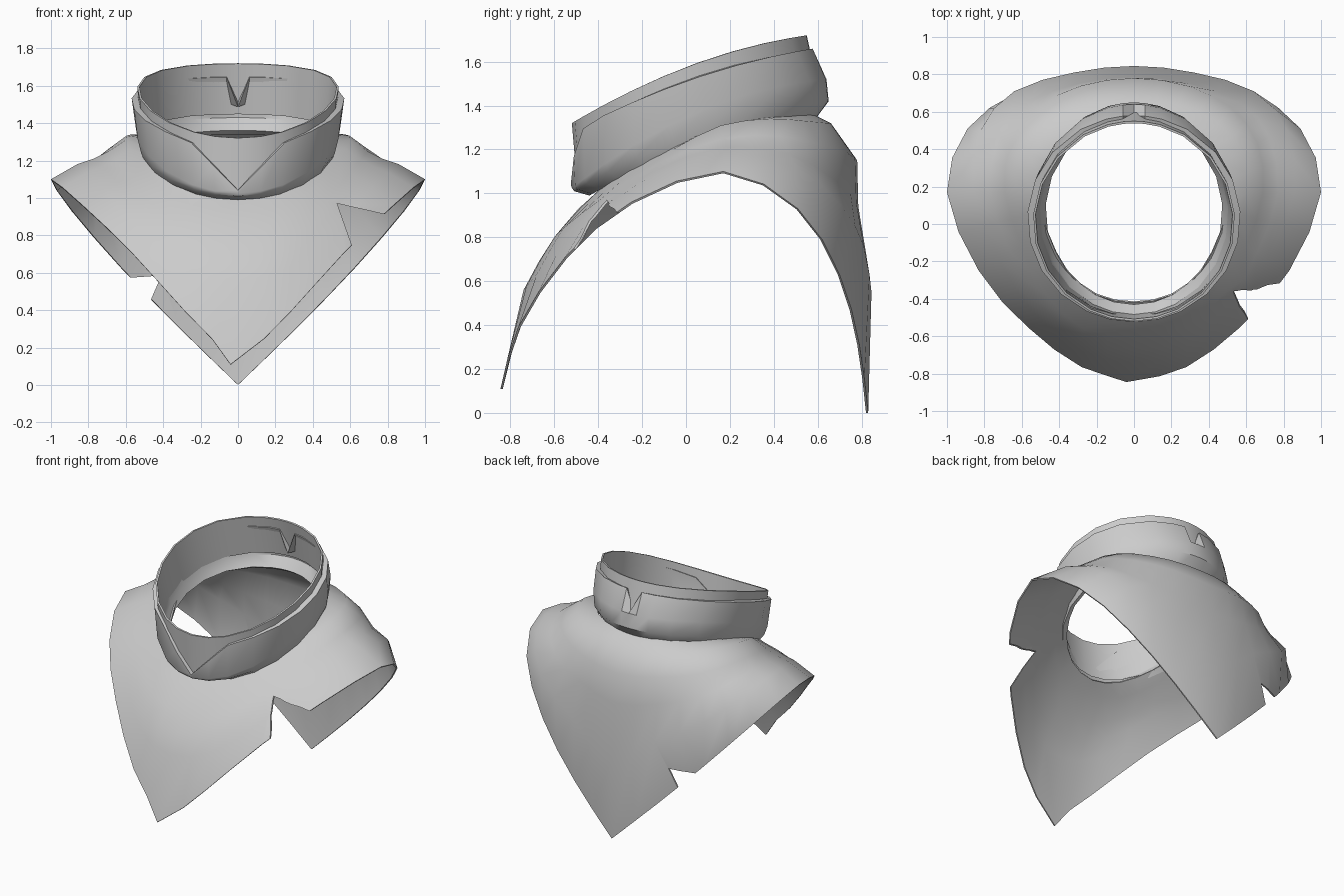
import bpy, math
from mathutils import Vector

if "Cube" in bpy.data.objects:
    bpy.data.objects.remove(bpy.data.objects["Cube"])

def make(name, verts, faces):
    me = bpy.data.meshes.new(name)
    me.from_pydata(verts, [], faces)
    ob = bpy.data.objects.new(name, me)
    bpy.context.collection.objects.link(ob)
    return ob

def apply_all(ob):
    bpy.ops.object.select_all(action='DESELECT')
    bpy.context.view_layer.objects.active = ob
    ob.select_set(True)
    for m in list(ob.modifiers):
        bpy.ops.object.modifier_apply(modifier=m.name)
    bpy.ops.object.shade_smooth_by_angle(angle=math.radians(40))

def loft(name, halves, thickness):
    """Mirror half rings (front to back) and skin them bottom to top."""
    rings = [h + [(-x, y, z) for x, y, z in reversed(h[1:-1])] for h in halves]
    n = len(rings[0])
    faces = [(r*n + i, r*n + (i+1) % n, (r+1)*n + (i+1) % n, (r+1)*n + i)
             for r in range(len(rings)-1) for i in range(n)]
    ob = make(name, [v for r in rings for v in r], faces)
    m = ob.modifiers.new("thickness", 'SOLIDIFY')
    m.thickness, m.offset = thickness, -1
    return ob

def refine(half, corners=False):
    """Insert spline midpoints; corners keeps the front and back ends pointed."""
    p = [Vector(v) for v in half]
    flip = Vector((-1, 1, 1))
    first = 2*p[0] - p[1] if corners else p[1]*flip
    last = 2*p[-1] - p[-2] if corners else p[-2]*flip
    q = [first] + p + [last]
    out = []
    for i in range(1, len(q) - 2):
        out += [tuple(q[i]), tuple((9*(q[i] + q[i+1]) - q[i-1] - q[i+2]) / 16)]
    return out + [half[-1]]

def prism(name, tri, y0, y1):
    v = [(x, y, z) for y in (y0, y1) for x, z in tri]
    ob = make(name, v, [(0, 1, 2), (5, 4, 3), (0, 3, 4, 1), (1, 4, 5, 2), (2, 5, 3, 0)])
    area = sum(a[0]*b[1] - b[0]*a[1] for a, b in zip(tri, tri[1:] + tri[:1]))
    if area < 0:
        ob.data.flip_normals()
    ob.hide_render = True
    return ob

# poncho: square cloth draped over the shoulders, hem up to neck
hem = [(0, -.845, .11), (.28, -.765, .39), (.57, -.55, .71), (.83, -.25, .96), (1, .17, 1.10),
       (.89, .51, .93), (.63, .70, .63), (.32, .79, .31), (0, .83, 0)]
low = [(0, -.74, .56), (.28, -.68, .63), (.55, -.46, .86), (.72, -.19, 1.06), (.86, .17, 1.18),
       (.82, .50, 1.12), (.64, .71, .94), (.32, .81, .76), (0, .845, .55)]
ledge = [(0, -.67, .69), (.28, -.62, .74), (.51, -.42, .92), (.66, -.15, 1.10), (.77, .17, 1.21),
         (.72, .47, 1.18), (.57, .65, 1.08), (.30, .75, 1.0), (0, .785, .94)]
shoulder = [(0, -.60, .80), (.27, -.56, .84), (.47, -.38, .98), (.60, -.12, 1.14), (.69, .17, 1.25),
            (.66, .43, 1.26), (.52, .62, 1.22), (.28, .74, 1.18), (0, .78, 1.15)]
yoke = [(0, -.49, .93), (.25, -.44, .96), (.43, -.28, 1.07), (.54, -.06, 1.20), (.60, .16, 1.31),
        (.57, .38, 1.34), (.45, .54, 1.33), (.23, .64, 1.32), (0, .66, 1.32)]
neck = [(0, -.42, .99), (.20, -.38, 1.03), (.36, -.25, 1.12), (.46, -.05, 1.22), (.50, .13, 1.29),
        (.46, .33, 1.34), (.35, .47, 1.35), (.18, .56, 1.36), (0, .58, 1.36)]
poncho = loft("poncho", [refine(hem, True)]
              + [refine(r) for r in (low, ledge, shoulder, yoke, neck)], .01)
poncho.data.vertices[0].co.x = -.04

# torn notches in the hem
cutters = [prism("notch_front", [(.53, .97), (.65, .63), (.95, .875)], -1, 0),
           prism("notch_back", [(-.41, .585), (-.76, .56), (-.52, .33)], .2, 1)]
for c in cutters:
    b = poncho.modifiers.new("notch", 'BOOLEAN')
    b.operation, b.solver, b.object = 'DIFFERENCE', 'EXACT', c
apply_all(poncho)
for c in cutters:
    bpy.data.objects.remove(c)

# collar: tilted elliptical rings
ANGLES = [0, 13, 26, 43, 60, 77, 94, 112, 130, 150, 165, 174, 180]

def ring(rx, y0, y1, z0, z1, bulge, override={}):
    pts = []
    for i, a in enumerate(ANGLES):
        a = math.radians(a)
        t = (1 - math.cos(a)) / 2
        z = override.get(i, z0 + (z1 - z0)*t + bulge*4*t*(1 - t))
        pts.append((rx*math.sin(a) if 0 < i < 12 else 0, y0 + (y1 - y0)*t, z))
    return pts

# folded outer band, split in a V at the front and back
fold = loft("collar_fold", [
    ring(.505, -.44, .59, .99, 1.34, .06),
    ring(.53, -.51, .65, 1.01, 1.42, .07),
    ring(.55, -.52, .64, 1.025, 1.52, .10, {0: 1.025}),
    ring(.57, -.525, .58, 1.28, 1.66, .05, {0: 1.04, 1: 1.17, 2: 1.295, 12: 1.51})], .035)
apply_all(fold)

# thin inner band standing above the fold
inner = loft("collar_lining", [
    ring(.515, -.495, .61, 1.03, 1.45, .07),
    ring(.54, -.52, .55, 1.32, 1.72, .06)], .012)
apply_all(inner)
